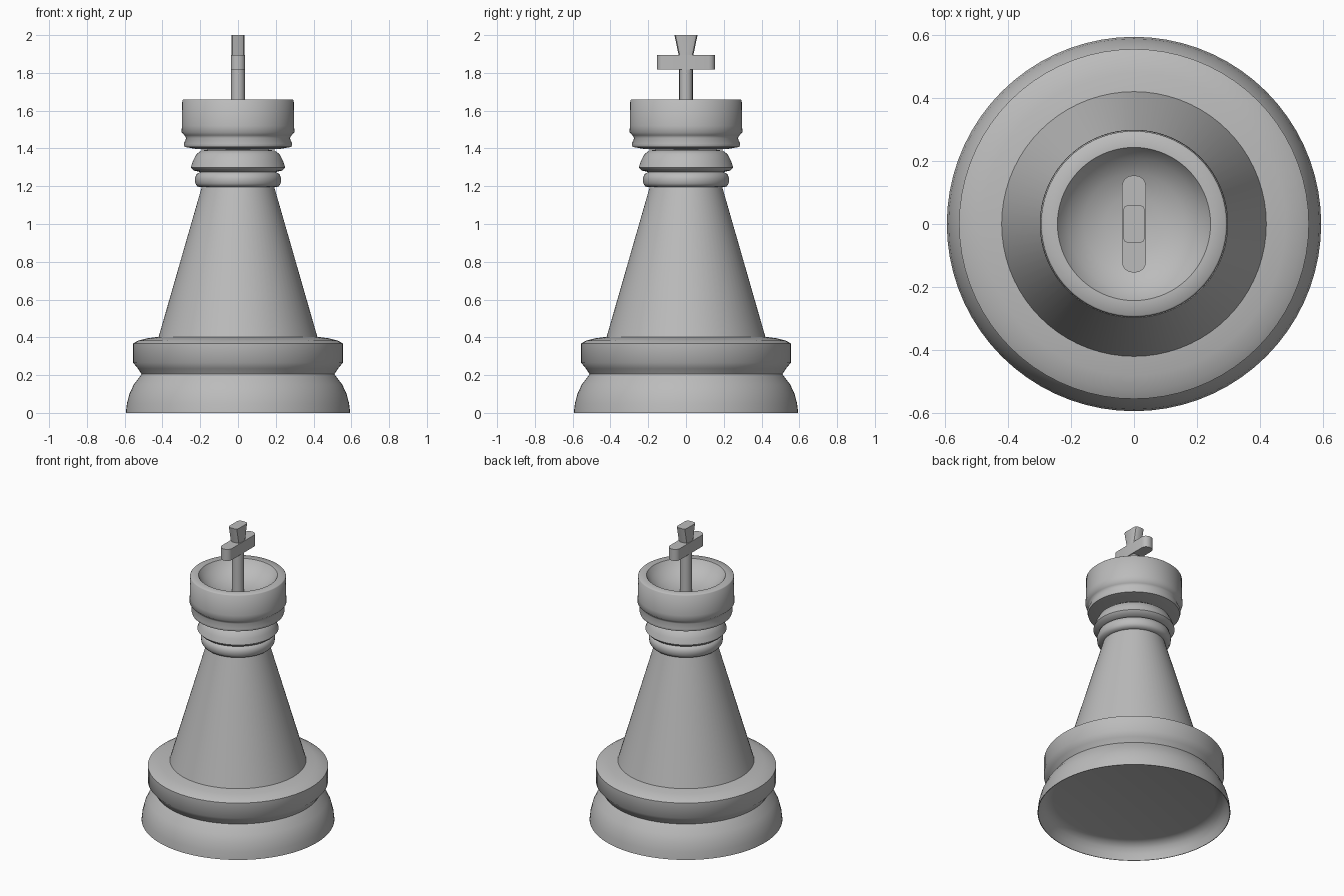
import bpy, bmesh, math

if "Cube" in bpy.data.objects:
    bpy.data.objects.remove(bpy.data.objects["Cube"])

ivory = bpy.data.materials.new("plain grey")
ivory.diffuse_color = (0.5, 0.5, 0.5, 1)
ivory.use_nodes = True
ivory.node_tree.nodes["Principled BSDF"].inputs["Base Color"].default_value = ivory.diffuse_color


def finish(name, bm, angle=35):
    bmesh.ops.remove_doubles(bm, verts=bm.verts, dist=1e-5)
    bmesh.ops.recalc_face_normals(bm, faces=bm.faces)
    mesh = bpy.data.meshes.new(name)
    bm.to_mesh(mesh)
    bm.free()
    mesh.materials.append(ivory)
    ob = bpy.data.objects.new(name, mesh)
    bpy.context.collection.objects.link(ob)
    bpy.ops.object.select_all(action='DESELECT')
    ob.select_set(True)
    bpy.context.view_layer.objects.active = ob
    bpy.ops.object.shade_smooth_by_angle(angle=math.radians(angle))
    return ob


def lathe(name, profile, steps=72):
    bm = bmesh.new()
    vs = [bm.verts.new((r, 0, z)) for r, z in profile]
    es = [bm.edges.new(p) for p in zip(vs, vs[1:])]
    bmesh.ops.spin(bm, geom=vs + es, cent=(0, 0, 0), axis=(0, 0, 1),
                   angle=2 * math.pi, steps=steps)
    return finish(name, bm, 58)


def loft(name, rings):
    """Skin closed rings of equal point count and cap both ends."""
    bm = bmesh.new()
    loops = [[bm.verts.new(p) for p in ring] for ring in rings]
    n = len(loops[0])
    for a, b in zip(loops, loops[1:]):
        for i in range(n):
            j = (i + 1) % n
            bm.faces.new((a[i], a[j], b[j], b[i]))
    bm.faces.new(loops[0])
    bm.faces.new(loops[-1])
    return finish(name, bm)


def rounded(hx, hy, r, z, k=4):
    """Rounded rectangle outline at height z."""
    pts = []
    for q, (sx, sy) in enumerate(((1, 1), (-1, 1), (-1, -1), (1, -1))):
        for i in range(k + 1):
            a = math.pi / 2 * (q + i / k)
            pts.append((sx * (hx - r) + r * math.cos(a),
                        sy * (hy - r) + r * math.sin(a), z))
    return pts


# One continuous turned body: recessed foot, cone, collars and cup
lathe("turned_body", [
    (0, 0.10), (0.50, 0.10), (0.535, 0.092), (0.56, 0.07), (0.578, 0.04),
    (0.590, 0.0),
    (0.594, 0.0), (0.588, 0.05), (0.575, 0.10), (0.552, 0.15), (0.51, 0.205),
    (0.53, 0.235), (0.555, 0.265), (0.555, 0.368),
    (0.53, 0.382), (0.48, 0.395), (0.42, 0.403),
    (0.192, 1.195), (0.215, 1.198), (0.226, 1.215), (0.228, 1.24),
    (0.22, 1.265), (0.198, 1.275),
    (0.235, 1.283), (0.25, 1.30), (0.238, 1.335), (0.22, 1.37), (0.195, 1.388),
    (0.16, 1.394), (0.22, 1.397), (0.282, 1.408),
    (0.287, 1.425), (0.274, 1.455), (0.284, 1.47), (0.299, 1.485),
    (0.297, 1.52), (0.295, 1.655), (0.290, 1.66), (0.243, 1.66), (0.237, 1.65),
    (0.21, 1.615), (0.16, 1.58), (0.09, 1.556), (0, 1.55)])

# Finial cross: round stem, rounded arms, flared top
loft("cross_stem", [rounded(0.037, 0.036, 0.0355, z) for z in (1.54, 1.83)])
loft("cross_arms", [rounded(0.038, 0.154, 0.034, z) for z in (1.817, 1.895)])
loft("cross_top", [rounded(0.035, 0.036, 0.018, 1.88, 2),
                   rounded(0.035, 0.061, 0.018, 2.0, 2)])
